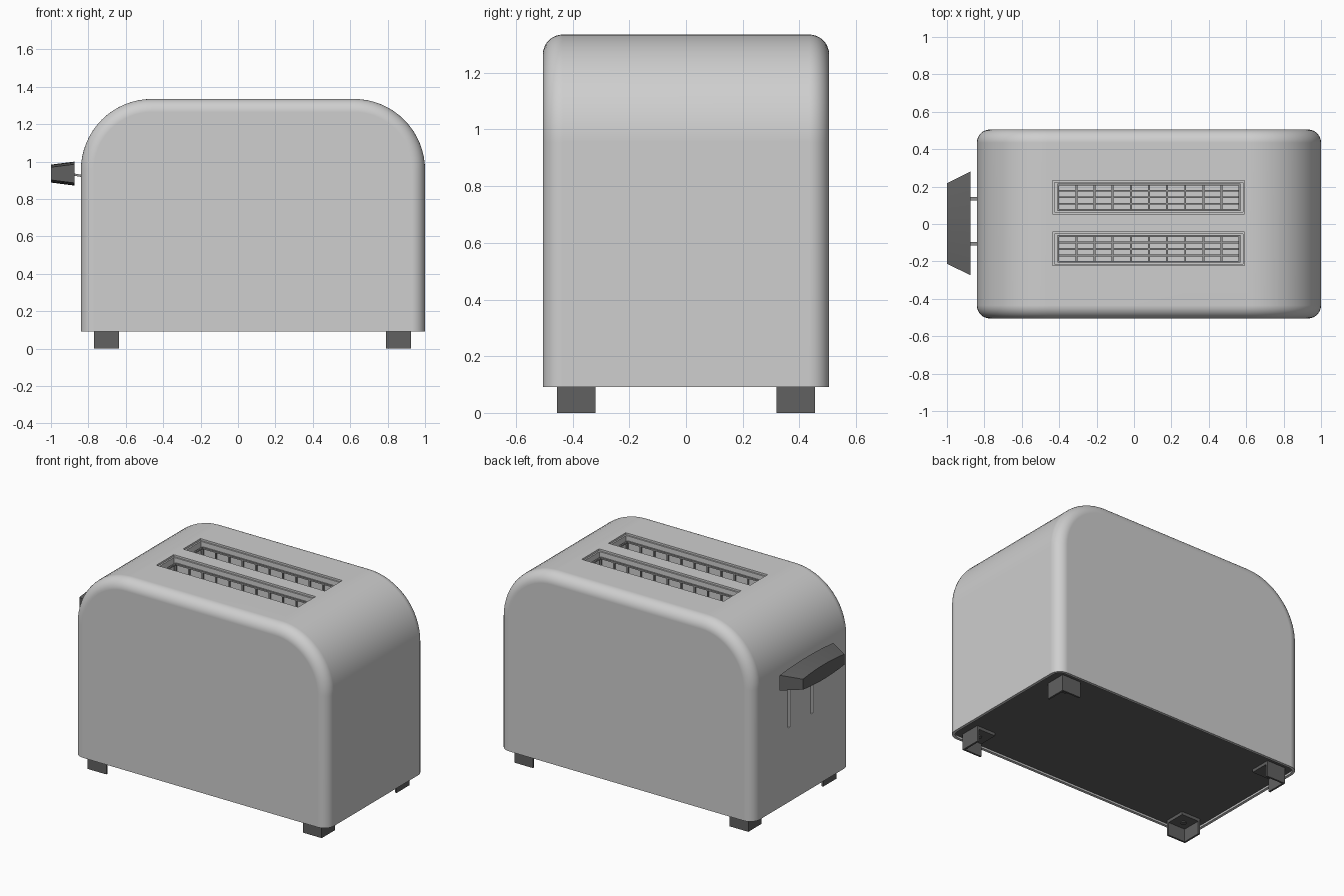
import bpy, bmesh, math
from mathutils import Vector

cube = bpy.data.objects.get("Cube")
if cube:
    bpy.data.objects.remove(cube, do_unlink=True)


def material(name, value):
    m = bpy.data.materials.new(name)
    m.use_nodes = True
    colour = (value, value, value, 1)
    m.diffuse_color = colour
    m.node_tree.nodes["Principled BSDF"].inputs["Base Color"].default_value = colour
    return m


SHELL = material("light grey shell", 0.62)
DARK = material("dark grey plastic", 0.12)
WIRE = material("mid grey wire", 0.3)


def finish(bm, name, *mats):
    bmesh.ops.recalc_face_normals(bm, faces=bm.faces)
    mesh = bpy.data.meshes.new(name)
    bm.to_mesh(mesh)
    bm.free()
    ob = bpy.data.objects.new(name, mesh)
    bpy.context.collection.objects.link(ob)
    for m in mats:
        mesh.materials.append(m)
    return ob


def add_box(bm, lo, hi):
    lo, hi = Vector(lo), Vector(hi)
    verts = bmesh.ops.create_cube(bm, size=1)["verts"]
    for v in verts:
        v.co = (lo + hi) / 2 + v.co * (hi - lo)
    return verts


def select_only(ob):
    bpy.ops.object.select_all(action="DESELECT")
    ob.select_set(True)
    bpy.context.view_layer.objects.active = ob


def cut(ob, lo, hi):
    bm = bmesh.new()
    add_box(bm, lo, hi)
    cutter = finish(bm, "cutter", SHELL)
    cutter.hide_render = True
    mod = ob.modifiers.new("cut", "BOOLEAN")
    mod.operation, mod.solver, mod.object = "DIFFERENCE", "EXACT", cutter
    select_only(ob)
    bpy.ops.object.modifier_apply(modifier=mod.name)
    bpy.data.objects.remove(cutter, do_unlink=True)


LEFT, RIGHT, HALF, BASE, TOP, ROUND = -0.84, 1.0, 0.505, 0.092, 1.335, 0.38
SLOT_Y = (0.143, -0.133)
STEM_Y = (0.135, -0.105)

# Shell: arched profile, extruded front to back, with rounded rims
profile = [(LEFT, BASE)]
for cx, start in ((LEFT + ROUND, 180), (RIGHT - ROUND, 90)):
    for i in range(17):
        a = math.radians(start - 90 * i / 16)
        profile.append((cx + ROUND * math.cos(a), TOP - ROUND + ROUND * math.sin(a)))
profile.append((RIGHT, BASE))

bm = bmesh.new()
front = bm.faces.new([bm.verts.new((x, -HALF, z)) for x, z in profile])
grown = bmesh.ops.extrude_face_region(bm, geom=[front], use_keep_orig=True)["geom"]
for v in grown:
    if isinstance(v, bmesh.types.BMVert):
        v.co.y = HALF
bmesh.ops.recalc_face_normals(bm, faces=bm.faces)
rims = [e for e in bm.edges
        if abs(e.verts[0].co.y - e.verts[1].co.y) < 0.001
        and max(v.co.z for v in e.verts) > BASE + 0.01]
bmesh.ops.bevel(bm, geom=rims, offset=0.07, segments=8, profile=0.5, affect="EDGES")

# Recessed dark base plate inside a thin lip
bm.normal_update()
base = min(bm.faces, key=lambda f: f.calc_center_median().z)
bmesh.ops.inset_region(bm, faces=[base], thickness=0.018)
for v in base.verts:
    v.co.z = BASE
rim_lift = bmesh.ops.extrude_discrete_faces(bm, faces=[base])["faces"][0]
for v in rim_lift.verts:
    v.co.z += 0.012
rim_lift.material_index = 1
bmesh.ops.remove_doubles(bm, verts=bm.verts, dist=0.0001)
body = finish(bm, "shell", SHELL, DARK)

# Bread slots with stepped rims, and the lever tracks
for y in SLOT_Y:
    cut(body, (-0.435, y - 0.09, TOP - 0.012), (0.592, y + 0.09, TOP + 0.1))
    cut(body, (-0.425, y - 0.08, 0.35), (0.582, y + 0.08, TOP + 0.1))
for y in STEM_Y:
    cut(body, (LEFT - 0.1, y - 0.011, 0.58), (LEFT + 0.05, y + 0.011, 0.95))
select_only(body)
bpy.ops.object.shade_smooth_by_angle(angle=math.radians(30))
weighted = body.modifiers.new("even shading", "WEIGHTED_NORMAL")
weighted.keep_sharp = True

# Wire bread cages
R = 0.005
for name, y in zip(("rear_bread_cage", "front_bread_cage"), SLOT_Y):
    bm = bmesh.new()
    x0, x1, low, high, w = -0.405, 0.565, 0.42, 1.29, 0.069
    for i in range(11):
        x = x0 + (x1 - x0) * i / 10
        for s in (-w, w):
            add_box(bm, (x - R, y + s - R, low), (x + R, y + s + R, high))
        add_box(bm, (x - R, y - w, low - R), (x + R, y + w, low + R))
    for s in (-w, -w / 2, 0, w / 2, w):
        add_box(bm, (x0, y + s - R, low - R), (x1, y + s + R, low + R))
    for s in (-w, w):
        add_box(bm, (x0, y + s - R, high - R), (x1, y + s + R, high + R))
    for x in (x0, x1):
        add_box(bm, (x - R, y - w, high - R), (x + R, y + w, high + R))
    finish(bm, name, WIRE)

# Lever handle: tapered outwards, bowed above and below
bm = bmesh.new()
rings = []
STEPS = 12
for i in range(STEPS + 1):
    t = 2 * i / STEPS - 1
    bow = 0.014 * (1 - t * t)
    corners = ((-0.875, 0.277, 0.05), (-1.0, 0.215, 0.034))
    (xi, yi, hi), (xo, yo, ho) = corners
    rings.append([bm.verts.new((x, 0.003 + t * w, 0.936 + s * (h + bow)))
                  for x, w, h, s in ((xi, yi, hi, -1), (xi, yi, hi, 1),
                                     (xo, yo, ho, 1), (xo, yo, ho, -1))])
for a, b in zip(rings, rings[1:]):
    for k in range(4):
        n = (k + 1) % 4
        bm.faces.new((a[k], a[n], b[n], b[k]))
bm.faces.new(rings[0])
bm.faces.new(rings[-1])
handle = finish(bm, "lever_handle", DARK)
select_only(handle)
bpy.ops.object.shade_smooth_by_angle(angle=math.radians(20))

# Lever stems reaching into the tracks
bm = bmesh.new()
for y in STEM_Y:
    for v in add_box(bm, (-0.9, y - 0.009, 0.928), (LEFT + 0.04, y + 0.009, 0.94)):
        if v.co.x > LEFT:
            v.co.z -= 0.016
finish(bm, "lever_stems", WIRE)

# Feet: corner brackets with two outer walls and a drilled mounting plate
SIZE, WALL = 0.135, 0.012
for end, x, sx in (("right", -0.77, 1), ("left", 0.925, -1)):
    for side, y, sy in (("front", -0.455, 1), ("back", 0.455, -1)):
        bm = bmesh.new()
        for dx, dy, low in ((SIZE, WALL, 0), (WALL, SIZE, 0), (SIZE, SIZE, BASE - 0.008)):
            xs, ys = sorted((x, x + sx * dx)), sorted((y, y + sy * dy))
            add_box(bm, (xs[0], ys[0], low), (xs[1], ys[1], BASE + 0.012))
        foot = finish(bm, f"{side}_{end}_foot", DARK)
        # Screw head under the mounting plate
        bm = bmesh.new()
        bmesh.ops.create_cone(bm, cap_ends=True, segments=16, radius1=0.018,
                              radius2=0.018, depth=0.008)
        bmesh.ops.translate(bm, verts=bm.verts,
                            vec=(x + sx * SIZE / 2, y + sy * SIZE / 2, BASE - 0.01))
        finish(bm, f"{side}_{end}_foot_screw", DARK)
